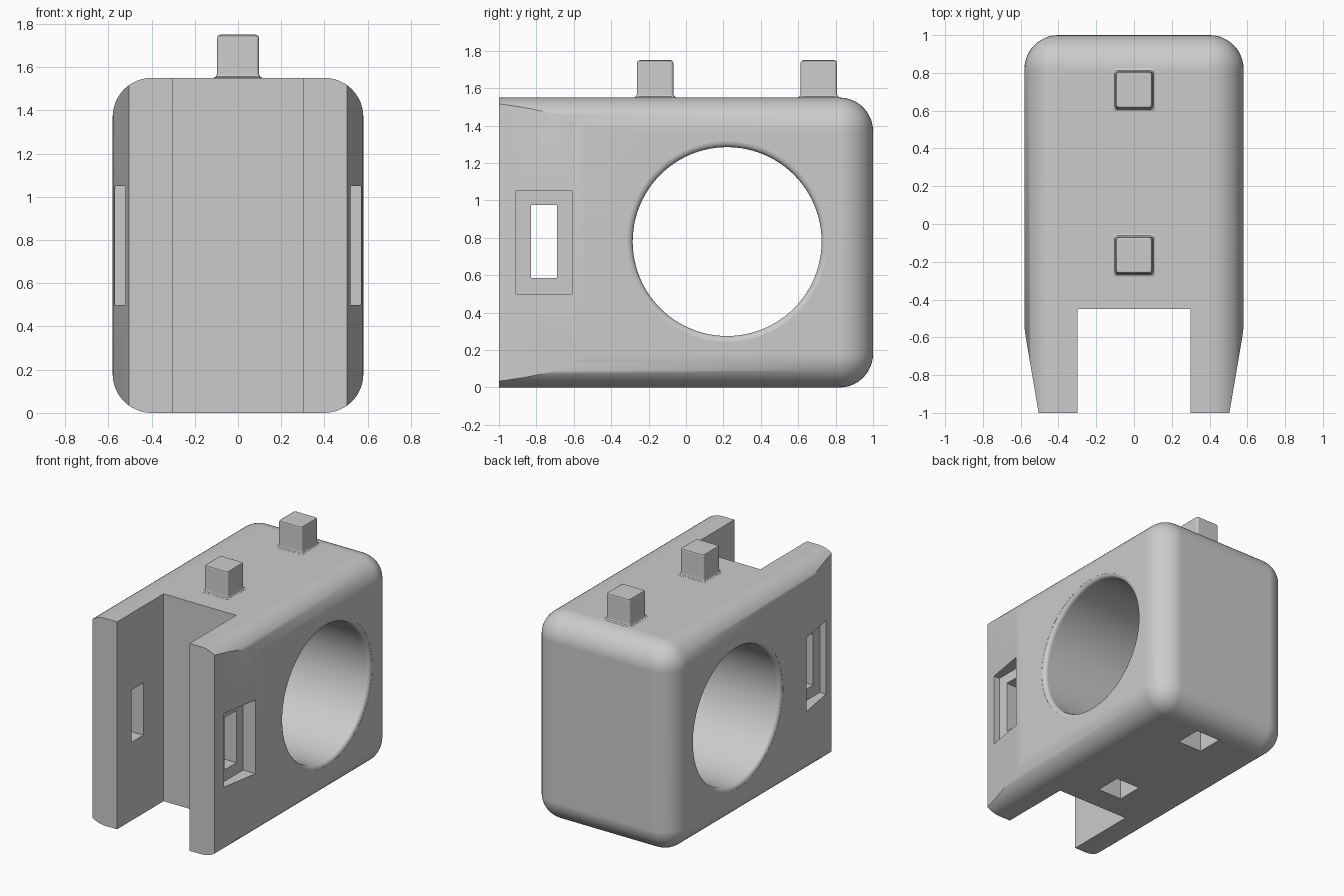
import bpy, bmesh, math

default = bpy.data.objects.get("Cube")
if default:
    bpy.data.objects.remove(default)

grey = bpy.data.materials.new("plain_grey")
grey.use_nodes = True
colour = (0.6, 0.6, 0.6, 1)
grey.diffuse_color = colour
grey.node_tree.nodes["Principled BSDF"].inputs["Base Color"].default_value = colour


def make(name, bm):
    bmesh.ops.recalc_face_normals(bm, faces=bm.faces)
    mesh = bpy.data.meshes.new(name)
    bm.to_mesh(mesh)
    bm.free()
    mesh.materials.append(grey)
    ob = bpy.data.objects.new(name, mesh)
    bpy.context.collection.objects.link(ob)
    return ob


def box(name, x, y, z, bevel=0, segments=1):
    """Box from (min, max) ranges, optionally rounded on every edge."""
    bm = bmesh.new()
    bmesh.ops.create_cube(bm, size=1)
    for v in bm.verts:
        v.co = [(lo + hi) / 2 + c * (hi - lo) for c, (lo, hi) in zip(v.co, (x, y, z))]
    if bevel:
        bmesh.ops.bevel(bm, geom=bm.edges[:], offset=bevel, segments=segments,
                        profile=0.5, affect='EDGES')
    return make(name, bm)


def loft(name, rings):
    """Skin a list of equal-length rings and cap both ends."""
    bm = bmesh.new()
    loops = [[bm.verts.new(p) for p in ring] for ring in rings]
    n = len(loops[0])
    for a, b in zip(loops, loops[1:]):
        for i in range(n):
            j = (i + 1) % n
            bm.faces.new((a[i], a[j], b[j], b[i]))
    bm.faces.new(loops[0])
    bm.faces.new(loops[-1][::-1])
    return make(name, bm)


def activate(ob):
    bpy.ops.object.select_all(action='DESELECT')
    ob.select_set(True)
    bpy.context.view_layer.objects.active = ob


def combine(target, tool, operation='DIFFERENCE'):
    activate(target)
    mod = target.modifiers.new("combine", 'BOOLEAN')
    mod.operation, mod.object, mod.solver = operation, tool, 'EXACT'
    bpy.ops.object.modifier_apply(modifier=mod.name)
    bpy.data.objects.remove(tool)


# Rounded housing, trimmed flat at the front
body = box("housing", (-0.58, 0.58), (-1.4, 1), (0, 1.55), 0.18, 12)
combine(body, box("front_trim", (-1, 1), (-2, -1), (-1, 3)))

# Tapered cheeks and side windows
for s in (-1, 1):
    outline = [(0.505 - 0.034, -1.2), (0.505, -1), (0.573, -0.6), (0.578, -0.565),
               (0.581, -0.52), (0.8, -0.52), (0.8, -1.2)]
    combine(body, loft("taper_cut", [[(s * x, y, z) for x, y in outline] for z in (-1, 3)]))

# Front slot between the cheeks
combine(body, box("slot_cut", (-0.3, 0.3), (-1.5, -0.45), (-1, 3)))

for s in (-1, 1):
    combine(body, box("recess_cut", sorted((s * 0.47, s * 0.8)), (-0.91, -0.61), (0.5, 1.05)))
combine(body, box("window_cut", (-0.7, 0.7), (-0.83, -0.69), (0.585, 0.975)))

# Round bore with softened rims
R, F, SIDES = 0.505, 0.03, 96
steps = [(0.55 + 0.029 * math.sin(a), R + F * (1 - math.cos(a)))
         for a in (i * math.pi / 8 for i in range(5))] + [(0.7, R + F)]
profile = [(-x, r) for x, r in reversed(steps)] + steps
angles = [2 * math.pi * i / SIDES for i in range(SIDES)]
combine(body, loft("bore_cut", [[(x, 0.22 + r * math.cos(a), 0.78 + r * math.sin(a))
                                 for a in angles] for x, r in profile]))


def rounded_square(y, z, half, radius):
    ring = []
    for k, (sx, sy) in enumerate(((1, 1), (-1, 1), (-1, -1), (1, -1))):
        for i in range(4):
            a = math.pi / 2 * (k + i / 3)
            ring.append((sx * (half - radius) + radius * math.cos(a),
                         y + sy * (half - radius) + radius * math.sin(a), z))
    return ring


# Pegs on top, with matching sockets underneath
for y in (-0.165, 0.71):
    combine(body, box("socket_cut", (-0.1, 0.1), (y - 0.1, y + 0.1), (-0.2, 0.2)))
    sections = [(1.5, 0.112), (1.551, 0.112), (1.556, 0.103), (1.568, 0.097),
                (1.735, 0.097), (1.745, 0.093), (1.75, 0.083)]
    combine(body, loft("peg", [rounded_square(y, z, h, 0.014) for z, h in sections]), 'UNION')

# Smooth fillets, crisp cuts
activate(body)
bpy.ops.object.shade_smooth_by_angle(angle=math.radians(32))
weighted = body.modifiers.new("even_shading", 'WEIGHTED_NORMAL')
weighted.keep_sharp = True
